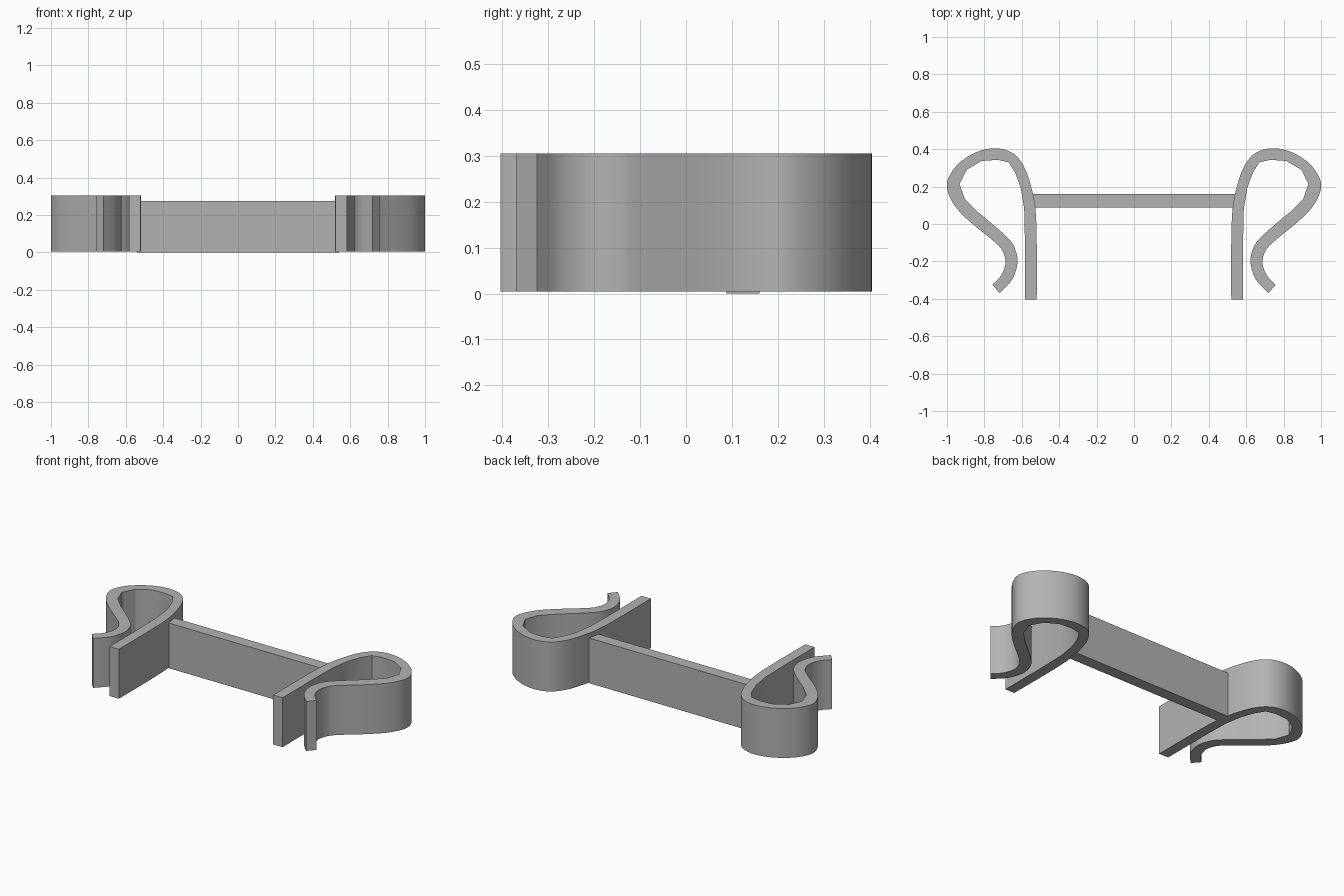
import bpy
import bmesh
from mathutils import Vector
from math import radians

default_cube = bpy.data.objects.get("Cube")
if default_cube:
    bpy.data.objects.remove(default_cube, do_unlink=True)


def make_material(name, colour):
    material = bpy.data.materials.new(name)
    material.use_nodes = True
    material.diffuse_color = colour
    material.node_tree.nodes["Principled BSDF"].inputs["Base Color"].default_value = colour
    return material


def smooth_path(points, steps):
    """Catmull-Rom curve through the given plan points."""
    pts = [Vector(p) for p in points]
    padded = [2 * pts[0] - pts[1]] + pts + [2 * pts[-1] - pts[-2]]
    path = []
    for a, b, c, d in zip(padded, padded[1:], padded[2:], padded[3:]):
        for step in range(steps):
            t = step / steps
            path.append(0.5 * (2 * b + (c - a) * t
                               + (2 * a - 5 * b + 4 * c - d) * t ** 2
                               + (3 * b - a - 3 * c + d) * t ** 3))
    return path + [pts[-1]]


def extrude_outline(name, outline, bottom, top, material):
    """Raise a closed plan outline into a solid object."""
    bm = bmesh.new()
    base = bm.faces.new([bm.verts.new((p[0], p[1], bottom)) for p in outline])
    raised = bmesh.ops.extrude_face_region(bm, geom=[base], use_keep_orig=True)
    top_verts = [g for g in raised["geom"] if isinstance(g, bmesh.types.BMVert)]
    bmesh.ops.translate(bm, verts=top_verts, vec=(0, 0, top - bottom))
    bmesh.ops.recalc_face_normals(bm, faces=bm.faces[:])
    mesh = bpy.data.meshes.new(name)
    bm.to_mesh(mesh)
    bm.free()
    mesh.materials.append(material)
    obj = bpy.data.objects.new(name, mesh)
    bpy.context.collection.objects.link(obj)
    return obj


grey = make_material("plain grey", (0.45, 0.45, 0.45, 1))

# Spring clips: a straight leg, a rounded loop and a flared lip
outer_wall = [(.52, -.404), (.52, -.1), (.527, .08), (.55, .2), (.59, .31),
              (.65, .38), (.74, .405), (.84, .385), (.93, .33), (.985, .26),
              (1, .19), (.96, .1), (.88, .015), (.74, -.1), (.7, -.15),
              (.687, -.21), (.71, -.275), (.757, -.325)]
inner_loop = [(.583, -.404), (.583, -.1), (.587, .08), (.605, .19),
              (.633, .27), (.67, .33), (.73, .343), (.815, .337),
              (.895, .29), (.933, .215), (.905, .135), (.83, .06)]
inner_lip = [(.83, .06), (.74, -.015), (.66, -.09), (.63, -.15),
             (.623, -.21), (.65, -.295), (.718, -.37)]
outline = smooth_path(outer_wall, 4) + (inner_loop[:-1] + smooth_path(inner_lip, 3))[::-1]
clips = extrude_outline("spring_clips", outline, .004, .305, grey)
clips.modifiers.new("Mirror", "MIRROR").use_clip = True

# Bridge joining the two clips
bridge = extrude_outline("bridge_bar",
                         [(-.54, .088), (.54, .088), (.54, .16), (-.54, .16)],
                         0, .275, grey)

# Rounded walls are smooth, corners stay crisp
bpy.ops.object.select_all(action="DESELECT")
clips.select_set(True)
bpy.context.view_layer.objects.active = clips
bpy.ops.object.shade_smooth_by_angle(angle=radians(30))
